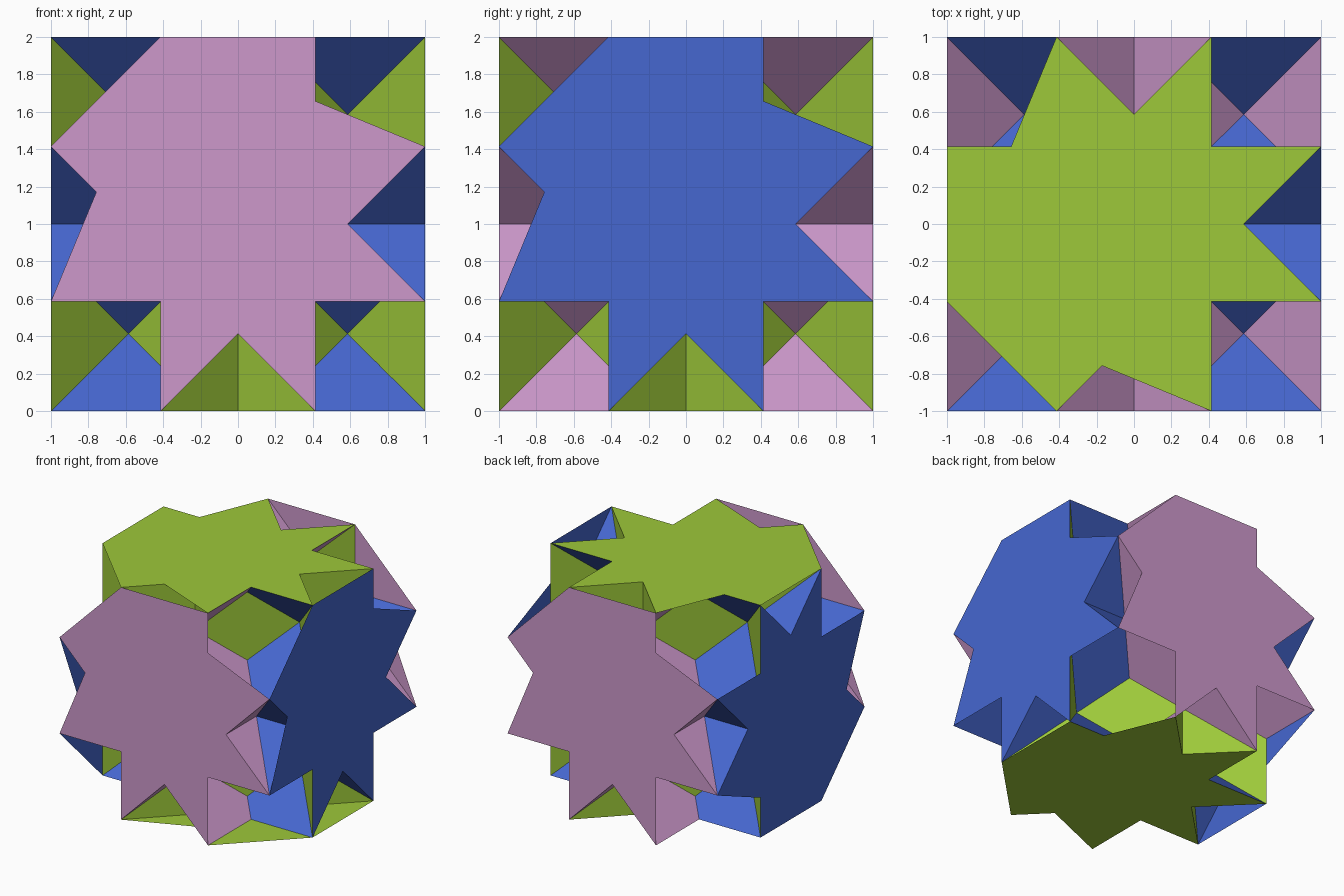
import bpy, bmesh
from mathutils import Vector

if "Cube" in bpy.data.objects:
    bpy.data.objects.remove(bpy.data.objects["Cube"])

A = 2 ** 0.5 - 1  # short coordinate of each corner


def material(name, color):
    m = bpy.data.materials.new(name)
    m.diffuse_color = (*color, 1)
    m.use_nodes = True
    m.node_tree.nodes["Principled BSDF"].inputs["Base Color"].default_value = m.diffuse_color
    return m


# one colour per axis: x, y, z
MATS = [material("blue", (0.061, 0.136, 0.631)),
        material("pink", (0.610, 0.314, 0.600)),
        material("green", (0.337, 0.578, 0.042))]


def point(axis, depth, u, v):
    """Point with the given depth on one axis and u, v on the other two."""
    p = [u, v]
    p.insert(axis, depth)
    return Vector(p)


def build(name, faces, axis):
    bm = bmesh.new()
    verts = {}
    for face in faces:
        ring = []
        for p in face:
            key = tuple(round(c, 4) for c in p)
            if key not in verts:
                verts[key] = bm.verts.new(p + Vector((0, 0, 1)))
            ring.append(verts[key])
        f = bm.faces.new(ring)
        f.normal_update()
        # turn every face away from the centre
        if f.normal.dot(face[0]) < 0:
            f.normal_flip()
    mesh = bpy.data.meshes.new(name)
    bm.to_mesh(mesh)
    bm.free()
    mesh.materials.append(MATS[axis])
    bpy.context.collection.objects.link(bpy.data.objects.new(name, mesh))


# octagon corners in order around a face
OCT = [(1, -A), (1, A), (A, 1), (-A, 1), (-1, A), (-1, -A), (-A, -1), (A, -1)]

# eight-pointed star plates: every third corner, filled as a fan from one tip
STARS = [("front_star", 1, -1, (-A, 1)), ("back_star", 1, 1, (A, 1)),
         ("right_star", 0, 1, (-A, 1)), ("left_star", 0, -1, (-A, -1)),
         ("top_star", 2, 1, (-1, -A)), ("bottom_star", 2, -1, (1, -A))]
for name, axis, depth, tip in STARS:
    start = OCT.index(tip)
    ring = [point(axis, depth, *OCT[(start + 3 * i) % 8]) for i in range(8)]
    build(name, [(ring[0], ring[i], ring[i + 1]) for i in range(1, 7)], axis)

# slanted squares running the full length of each axis
for axis, label in enumerate(("x", "y", "z")):
    squares = []
    for su in (-1, 1):
        for sv in (-1, 1):
            a, b = (su, -A * sv), (-A * su, sv)
            squares.append([point(axis, -1, *a), point(axis, 1, *a),
                            point(axis, 1, *b), point(axis, -1, *b)])
    build("slanted_squares_" + label, squares, axis)
